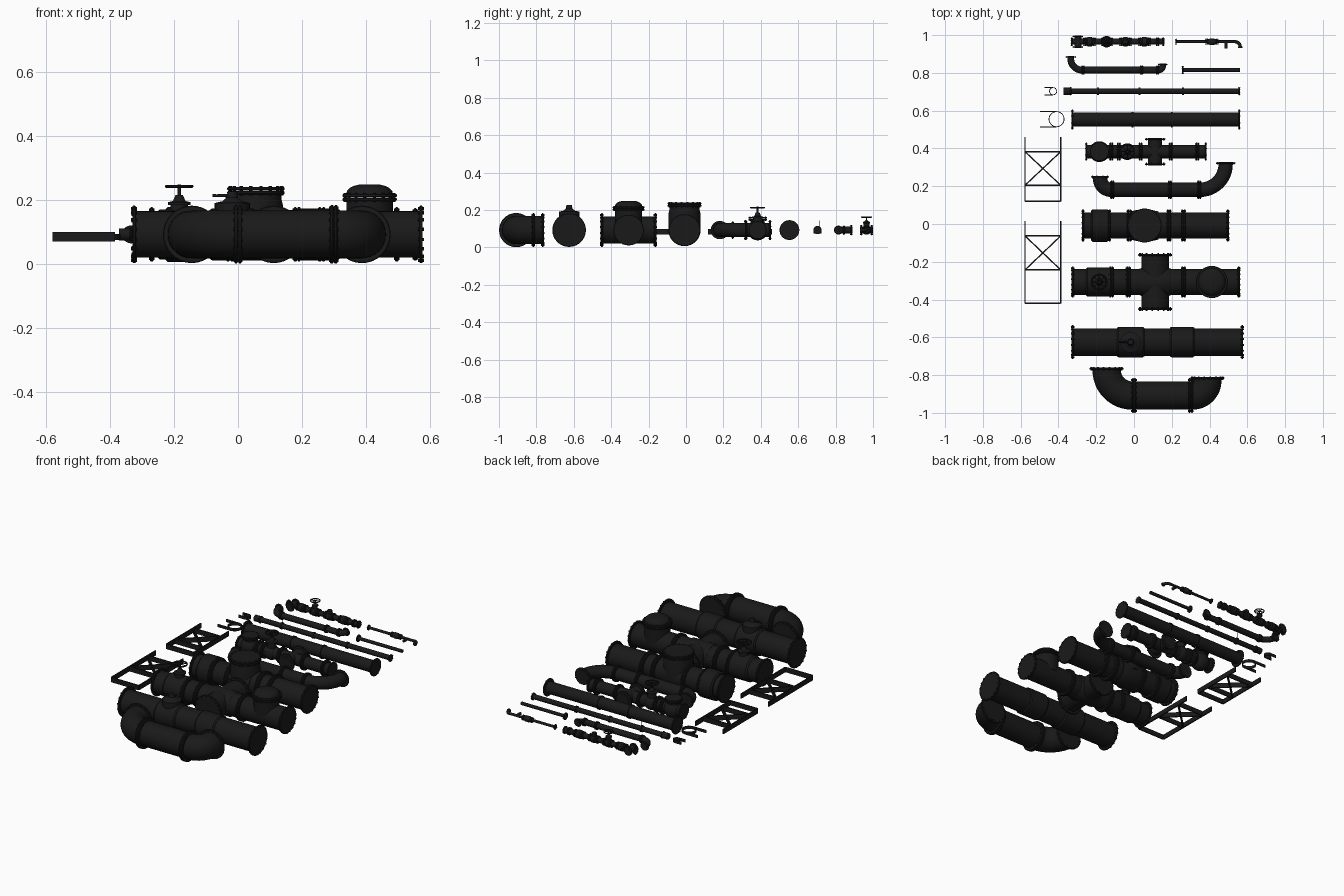
import bpy, bmesh, math
from mathutils import Vector as V

if "Cube" in bpy.data.objects:
    bpy.data.objects.remove(bpy.data.objects["Cube"])

ZC = 0.0925  # shared height of every pipe axis
X, Y, Z = V((1, 0, 0)), V((0, 1, 0)), V((0, 0, 1))
mat = bpy.data.materials.new("black_iron")
mat.diffuse_color = (0.01, 0.01, 0.01, 1)
mat.use_nodes = True
mat.node_tree.nodes["Principled BSDF"].inputs["Base Color"].default_value = mat.diffuse_color


def loft(bm, sections, n=32):
    """Skin round sections given as (centre, direction, radius), capped at both ends."""
    rings = []
    for c, d, r in sections:
        u = X if abs(d.z) > 0.9 else Z
        v = d.cross(u)
        rings.append([bm.verts.new(c + (u * math.cos(a) + v * math.sin(a)) * r)
                      for a in (2 * math.pi * i / n for i in range(n))])
    for a, b in zip(rings, rings[1:]):
        for i in range(n):
            j = (i + 1) % n
            bm.faces.new((a[i], a[j], b[j], b[i]))
    bm.faces.new(rings[0])
    bm.faces.new(rings[-1])


def finish(name, bm):
    bmesh.ops.recalc_face_normals(bm, faces=bm.faces)
    me = bpy.data.meshes.new(name)
    bm.to_mesh(me)
    bm.free()
    me.polygons.foreach_set("use_smooth", [True] * len(me.polygons))
    me.set_sharp_from_angle(angle=math.radians(35))
    me.materials.append(mat)
    ob = bpy.data.objects.new(name, me)
    bpy.context.collection.objects.link(ob)
    return ob


def lathe(name, o, d, prof, n=32):
    bm = bmesh.new()
    loft(bm, [(V(o) + d * t, d, r) for t, r in prof], n)
    return finish(name, bm)


def disc(bm, o, d, t0, t1, r, n=32):
    b = min(0.003, (t1 - t0) * 0.25)
    loft(bm, [(o + d * t, d, q) for t, q in ((t0, r - b), (t0 + b, r), (t1 - b, r), (t1, r - b))], n)


def flange(name, o, d, r, plates=2):
    """Bolted joint: one or two discs, with a ring of hexagonal bolts."""
    bm, o = bmesh.new(), V(o)
    w = 0.005 + r * 0.06
    if plates == 2:
        disc(bm, o, d, -w - 0.001, -0.001, r)
        disc(bm, o, d, 0.001, w + 0.001, r)
    else:
        disc(bm, o, d, -w / 2, w / 2, r)
    n, half = (16 if r > 0.07 else 8), w * (plates / 2 + 0.4)
    u = X if abs(d.z) > 0.9 else Z
    v = d.cross(u)
    for i in range(n):
        a = 2 * math.pi * (i + 0.5) / n
        p = o + (u * math.cos(a) + v * math.sin(a)) * r * 0.91
        loft(bm, [(p - d * half, d, r * 0.06), (p + d * half, d, r * 0.06)], 6)
    return finish(name, bm)


def pipe(name, x0, x1, y, r, joints=(), fr=0, ends=()):
    lathe(name, (x0, y, ZC), X, [(0, r), (x1 - x0, r)])
    for x in joints:
        flange(name + "_joint", (x, y, ZC), X, fr)
    for x in ends:
        flange(name + "_end_flange", (x, y, ZC), X, fr, 1)


def elbow(name, x, y, side, bend, r, yend, fr):
    """Quarter bend from a run along x into +y, ending in a flange at yend."""
    s, bm = [], bmesh.new()
    for i in range(13):
        a = math.pi / 2 * i / 12
        s.append((V((x + side * bend * math.sin(a), y + bend * (1 - math.cos(a)), ZC)),
                  V((side * math.cos(a), math.sin(a), 0)), r))
    end = x + side * bend
    s.append((V((end, yend, ZC)), Y, r))
    loft(bm, s)
    finish(name, bm)
    flange(name + "_flange", (end, yend - 0.006, ZC), Y, fr, 1)


def cross(name, x, y, r, half, fr):
    lathe(name, (x, y - half, ZC), Y, [(0, r), (2 * half, r)])
    for s in (-1, 1):
        flange(name + "_flange", (x, y + s * (half - 0.006), ZC), Y, fr, 1)


def wheel_valve(name, x, y, bonnet, base, top, wr):
    """Bonnet, stem and spoked handwheel on the vertical axis."""
    lathe(name + "_bonnet", (x, y, ZC), Z, [(0, bonnet), (base - ZC, bonnet), (base - ZC, bonnet * 1.25),
          (base - ZC + 0.008, bonnet * 1.25), (base - ZC + 0.012, bonnet * 0.7),
          ((top + base) / 2 - ZC, bonnet * 0.4)])
    lathe(name + "_stem", (x, y, base), Z, [(0, wr * 0.12), (top - base, wr * 0.12)], 12)
    bpy.ops.mesh.primitive_torus_add(major_radius=wr * 0.92, minor_radius=wr * 0.1, major_segments=32,
                                     minor_segments=8, location=(x, y, top - wr * 0.12))
    w = bpy.context.object
    w.name = name + "_handwheel"
    w.data.materials.append(mat)
    bm = bmesh.new()
    for i in range(4):
        a = math.pi / 4 * i
        d = V((math.cos(a), math.sin(a), 0))
        c = V((x, y, top - wr * 0.12))
        loft(bm, [(c - d * wr * 0.92, d, wr * 0.06), (c + d * wr * 0.92, d, wr * 0.06)], 8)
    finish(name + "_spokes", bm)


def strip(name, p, q, w=0.007, h=0.03):
    """Flat bar standing on edge between two xy points."""
    p, q = V((*p, ZC - 0.008)), V((*q, ZC - 0.008))
    d = (q - p).normalized()
    s = V((-d.y, d.x, 0)) * w / 2
    bm = bmesh.new()
    vs = [bm.verts.new(c + s * i + Z * h / 2 * j) for c in (p, q) for i, j in ((-1, -1), (1, -1), (1, 1), (-1, 1))]
    for f in ((3, 2, 1, 0), (4, 5, 6, 7), (0, 1, 5, 4), (1, 2, 6, 5), (2, 3, 7, 6), (3, 0, 4, 7)):
        bm.faces.new([vs[i] for i in f])
    return finish(name, bm)


# Row A: large U run with one long and one short elbow
yA = -0.908
pipe("large_bend_pipe", -0.01, 0.31, yA, 0.075, (0.0, 0.3), 0.0915)
elbow("large_long_elbow", -0.01, yA, -1, 0.135, 0.075, -0.76, 0.09)
elbow("large_short_elbow", 0.31, yA, 1, 0.078, 0.075, -0.81, 0.09)

# Row B: large straight pipe with two sleeves and a lever valve
yB = -0.625
pipe("large_straight_pipe", -0.32, 0.57, yB, 0.073, (), 0.09, (-0.325, 0.573))
for a, b in ((-0.09, 0.055), (0.19, 0.32)):
    lathe("pipe_sleeve", (a, yB, ZC), X, [(0, 0.075), (0.008, 0.081), (b - a - 0.008, 0.081), (b - a, 0.075)])
lathe("lever_bonnet", (-0.018, yB, ZC), Z, [(0, 0.055), (0.098, 0.055), (0.104, 0.03), (0.115, 0.018), (0.134, 0.014)])
lathe("lever_handle", (-0.018, yB, 0.214), -X, [(0, 0.006), (0.05, 0.004), (0.062, 0.005)], 12)

# Row C: large cross with wheel valve and domed hatch
yC = -0.307
pipe("large_cross_run", -0.32, 0.555, yC, 0.069, (-0.12, -0.03, 0.262), 0.082, (-0.325, 0.555))
cross("large_cross", 0.112, yC, 0.073, 0.149, 0.09)
lathe("cross_body", (0.03, yC, ZC), X, [(0, 0.07), (0.015, 0.076), (0.15, 0.076), (0.165, 0.07)])
lathe("gate_valve_body", (-0.255, yC, ZC), X, [(0, 0.07), (0.01, 0.078), (0.13, 0.078), (0.14, 0.07)])
wheel_valve("gate_valve", -0.184, yC, 0.028, 0.185, 0.248, 0.044)
lathe("hatch_neck", (0.412, yC, ZC), Z, [(0, 0.073), (0.115, 0.073)])
flange("hatch_flange", (0.412, yC, 0.208), Z, 0.085)
lathe("hatch_dome", (0.412, yC, 0.218), Z, [(0, 0.073), (0.01, 0.071), (0.02, 0.062), (0.026, 0.05), (0.031, 0.03)])

# Row D: large tee with flat cover and check valve drum
yD = -0.008
pipe("large_tee_run", -0.27, 0.495, yD, 0.07, (-0.135, -0.025, 0.185, 0.262), 0.085, (-0.27, 0.497))
lathe("check_valve_drum", (-0.228, yD, ZC), X, [(0, 0.078), (0.008, 0.086), (0.084, 0.086), (0.092, 0.078)])
lathe("tee_body", (-0.02, yD, ZC), X, [(0, 0.074), (0.03, 0.081), (0.12, 0.081), (0.15, 0.074)])
lathe("tee_neck", (0.056, yD, ZC), Z, [(0, 0.085), (0.09, 0.085), (0.11, 0.08), (0.13, 0.08)])
flange("tee_cover", (0.056, yD, 0.229), Z, 0.09)

# Row E: medium U run
yE = 0.181
pipe("medium_bend_pipe", -0.12, 0.35, yE, 0.038, (-0.115, 0.19, 0.345), 0.049)
elbow("medium_short_elbow", -0.12, yE, -1, 0.06, 0.038, 0.255, 0.047)
elbow("medium_long_elbow", 0.35, yE, 1, 0.135, 0.038, 0.328, 0.052)

# Row F: medium cross with valves
yF = 0.383
pipe("medium_cross_run", -0.252, 0.38, yF, 0.035, (-0.12, -0.08, 0.035, 0.195, 0.335), 0.048, (-0.252, 0.38))
cross("medium_cross", 0.112, yF, 0.037, 0.072, 0.054)
for name, x, r in (("hatch_ball", -0.183, 0.055), ("valve_ball", -0.035, 0.044)):
    lathe(name, (x - r, yF, ZC), X, [(r - r * math.cos(math.pi * i / 12), max(0.001, r * math.sin(math.pi * i / 12)))
                                     for i in range(13)])
lathe("small_hatch_neck", (-0.183, yF, ZC), Z, [(0, 0.038), (0.058, 0.038)])
flange("small_hatch_cover", (-0.183, yF, 0.153), Z, 0.05)
wheel_valve("medium_valve", -0.035, yF, 0.026, 0.155, 0.218, 0.04)

# Row G and H: medium and small straight pipes with thin collars
pipe("medium_straight_pipe", -0.325, 0.56, 0.553, 0.036, (), 0.053, (-0.326, 0.557))
pipe("small_straight_pipe", -0.37, 0.56, 0.703, 0.015, (), 0.022, (-0.335, 0.557))
lathe("small_pipe_socket", (-0.373, 0.703, ZC), X, [(0, 0.019), (0.04, 0.019)])
for x, y, r in ((-0.008, 0.553, 0.041), (0.2, 0.553, 0.041), (-0.19, 0.703, 0.02), (0.03, 0.703, 0.019), (0.26, 0.703, 0.02)):
    lathe("pipe_collar", (x - 0.005, y, ZC), X, [(0, r), (0.01, r)])
lathe("vent_pin", (-0.19, 0.712, ZC), Z, [(0, 0.002), (0.05, 0.002)], 8)

# Row I: small U run and thin pipe
yI = 0.815
pipe("small_bend_pipe", -0.275, 0.13, yI, 0.018, (-0.27, 0.04, 0.125), 0.024)
elbow("small_long_elbow", -0.275, yI, -1, 0.06, 0.018, 0.89, 0.028)
elbow("small_short_elbow", 0.13, yI, 1, 0.022, 0.017, 0.85, 0.025)
pipe("thin_pipe", 0.255, 0.56, yI, 0.01, (), 0.022, (0.258,))

# Row J: small valve train
yJ = 0.965
pipe("valve_train_run", -0.33, 0.162, yJ, 0.016, (-0.26, -0.21, -0.165, -0.12, -0.07, -0.02, 0.03, 0.08, 0.125), 0.023, (-0.33, 0.155))
cross("small_cross", -0.297, yJ, 0.018, 0.034, 0.028)
for x in (-0.235, -0.145, -0.045, 0.055):
    lathe("small_valve_body", (x - 0.022, yJ, ZC), X, [(0, 0.016), (0.012, 0.025), (0.032, 0.025), (0.044, 0.016)])
wheel_valve("small_valve", -0.145, yJ, 0.014, 0.128, 0.165, 0.03)
lathe("small_cap", (-0.045, yJ, ZC), Z, [(0, 0.016), (0.035, 0.016), (0.04, 0.01)])

# Thin drain line with tap and hooked end
pipe("drain_pipe", 0.22, 0.54, yJ, 0.008, (0.385, 0.44), 0.016, (0.223,))
lathe("drain_tap", (0.39, yJ, ZC), X, [(0, 0.01), (0.012, 0.018), (0.034, 0.018), (0.046, 0.01)])
lathe("drain_branch", (0.487, yJ, ZC), -Y, [(0, 0.009), (0.035, 0.009)])
bm = bmesh.new()
arc = [math.pi / 2 * i / 8 for i in range(9)]
loft(bm, [(V((0.535 + 0.027 * math.sin(a), yJ - 0.027 * (1 - math.cos(a)), ZC)),
           V((math.cos(a), -math.sin(a), 0)), 0.009) for a in arc], 24)
finish("drain_hook", bm)
lathe("drain_outlet", (0.562, 0.94, ZC), -Y, [(0, 0.012), (0.009, 0.012)])

# Flat support racks with cross bracing
for top, b1, b2, low in ((0.46, 0.383, 0.205, 0.12), (0.015, -0.063, -0.243, -0.42)):
    for x in (-0.577, -0.388):
        strip("rack_rail", (x, top), (x, low))
    for y in (b1, b2, low):
        strip("rack_bar", (-0.577, y), (-0.388, y))
    strip("rack_brace", (-0.577, b1), (-0.388, b2))
    strip("rack_brace", (-0.577, b2), (-0.388, b1))

# Pipe clamps: ring with two straight arms
for cx, cy, r, arm in ((-0.41, 0.555, 0.04, 0.088), (-0.428, 0.703, 0.019, 0.045)):
    pts = [(cx + r * math.cos(2 * math.pi * i / 32), cy + r * math.sin(2 * math.pi * i / 32)) for i in range(32)]
    for i in range(32):
        strip("clamp_ring", pts[i], pts[(i + 1) % 32], 0.004, 0.018)
    for s in (-1, 1):
        strip("clamp_arm", (cx - arm, cy + s * (r + 0.001)), (cx, cy + s * (r + 0.001)), 0.004, 0.018)
